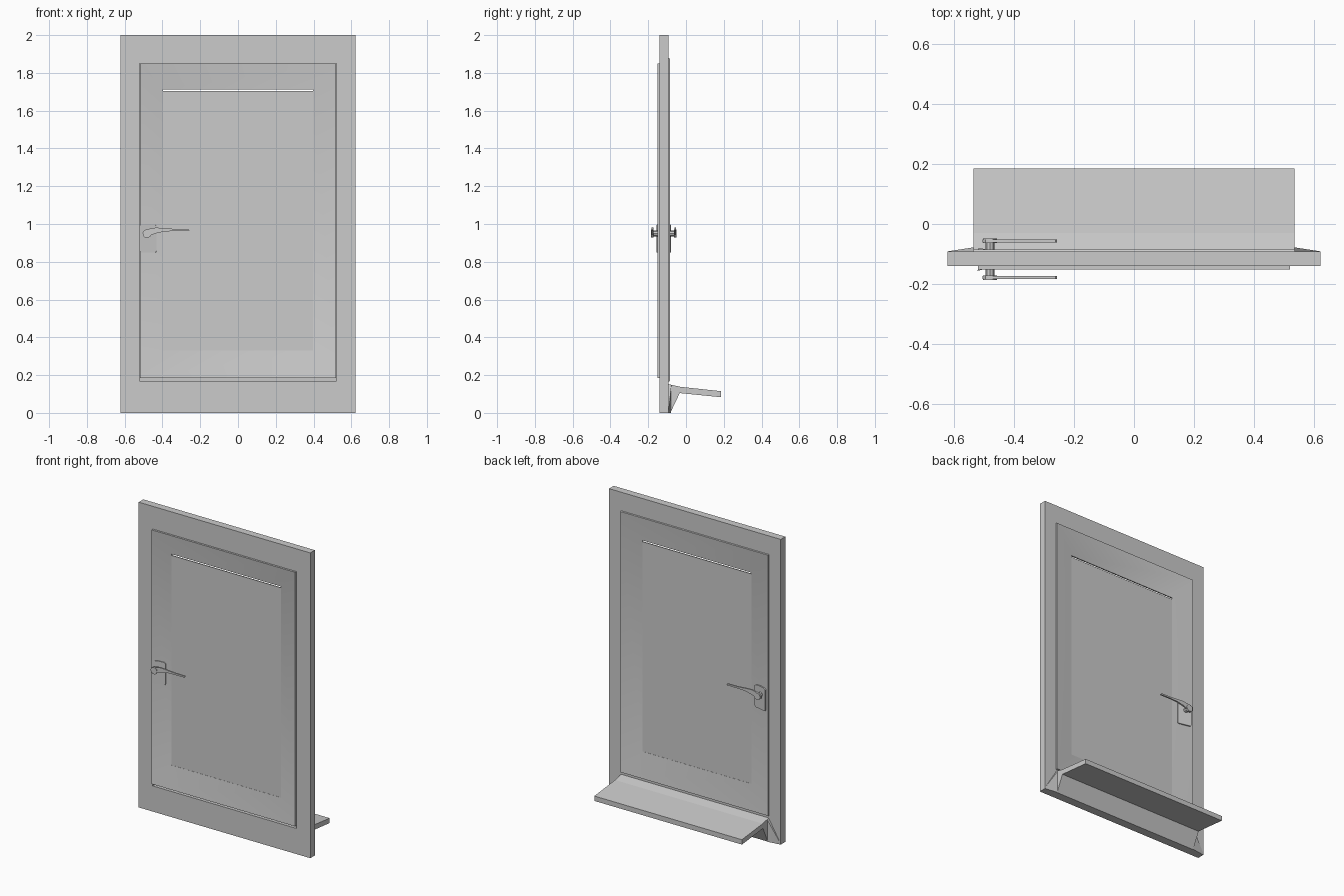
import bpy, bmesh, math
from mathutils import Vector

if "Cube" in bpy.data.objects:
    bpy.data.objects.remove(bpy.data.objects["Cube"])

GREY = bpy.data.materials.new("mid_grey")
GREY.diffuse_color = (0.55, 0.55, 0.55, 1)
GREY.use_nodes = True
GREY.node_tree.nodes["Principled BSDF"].inputs["Base Color"].default_value = GREY.diffuse_color


def finish(name, bm, smooth=False, mat=GREY):
    bmesh.ops.recalc_face_normals(bm, faces=bm.faces)
    me = bpy.data.meshes.new(name)
    bm.to_mesh(me)
    bm.free()
    ob = bpy.data.objects.new(name, me)
    bpy.context.collection.objects.link(ob)
    if mat:
        me.materials.append(mat)
    if smooth:
        bpy.context.view_layer.objects.active = ob
        ob.select_set(True)
        bpy.ops.object.shade_smooth_by_angle(angle=math.radians(38))
        ob.select_set(False)
    return ob


def ring(name, section, smooth=False):
    """Rectangular ring; section is a closed list of (half width, z low, z high, y)."""
    bm = bmesh.new()
    loops = [[bm.verts.new((x, y, z)) for x, z in
              ((-w, lo), (w, lo), (w, hi), (-w, hi))] for w, lo, hi, y in section]
    for i, a in enumerate(loops):
        b = loops[(i + 1) % len(loops)]
        for k in range(4):
            n = (k + 1) % 4
            bm.faces.new((a[k], a[n], b[n], b[k]))
    return finish(name, bm, smooth)


def prism(name, pts, offset, smooth=False, mat=GREY):
    """Extrude a closed planar outline by an offset vector."""
    bm = bmesh.new()
    a = [bm.verts.new(p) for p in pts]
    b = [bm.verts.new(Vector(p) + Vector(offset)) for p in pts]
    bm.faces.new(a)
    bm.faces.new(b[::-1])
    for i in range(len(a)):
        j = (i + 1) % len(a)
        bm.faces.new((a[i], b[i], b[j], a[j]))
    return finish(name, bm, smooth, mat)


def disc(cx, cz, r, y, n):
    return [(cx + r * math.cos(2 * math.pi * i / n), y,
             cz + r * math.sin(2 * math.pi * i / n)) for i in range(n)]


# Fixed outer frame
ring("outer_frame", [(0.622, 0, 2, -0.14), (0.521, 0.168, 1.851, -0.14),
                     (0.521, 0.168, 1.851, -0.092), (0.622, 0, 2, -0.092)])

# Opening leaf: both faces slope inwards to the thin pane, with a lip behind
ring("window_leaf", [(0.52, 0.185, 1.85, -0.151), (0.396, 0.33, 1.713, -0.122),
                     (0.396, 0.33, 1.713, -0.114), (0.535, 0.168, 1.876, -0.085),
                     (0.537, 0.165, 1.879, -0.093), (0.52, 0.185, 1.85, -0.094)], True)

# Glass pane in the middle, leaving a narrow slot along the top
prism("glass_pane", [(-0.396, -0.121, 0.33), (0.396, -0.121, 0.33),
                     (0.396, -0.121, 1.704), (-0.396, -0.121, 1.704)],
      (0, 0.006, 0), mat=None)

# Sloping sill with wedge-shaped apron below
sill = [(-0.093, 0.0), (-0.083, 0.0), (-0.033, 0.105), (0.185, 0.083),
        (0.185, 0.115), (-0.03, 0.138), (-0.093, 0.152)]
prism("window_sill", [(-0.535, y, z) for y, z in sill], (1.07, 0, 0))

# Tapered flanges at both ends of the apron
for side, s in (("left", -1), ("right", 1)):
    bm = bmesh.new()
    for x, y, z in ((0.535, -0.093, 0), (0.535, -0.093, 0.15), (0.62, -0.092, 0),
                    (0.535, -0.08, 0), (0.535, -0.078, 0.145), (0.62, -0.091, 0.01)):
        bm.verts.new((s * x, y, z))
    bmesh.ops.convex_hull(bm, input=bm.verts)
    finish("apron_end_" + side, bm, True)

# Lever handles, one on each face; plates lie along the sloping leaf
HX, HZ, SLOPE = -0.48, 0.95, 0.23
plate = [(-0.515, 0.85), (-0.435, 0.85), (-0.43, 0.858), (-0.43, 0.99), (-0.44, 0.997),
         (-0.475, 1.0), (-0.51, 0.997), (-0.52, 0.99), (-0.52, 0.858)]
lever = [(-0.505, 0.953), (-0.502, 0.938), (-0.492, 0.928), (-0.475, 0.936),
         (-0.43, 0.952), (-0.39, 0.96), (-0.34, 0.963), (-0.262, 0.963),
         (-0.257, 0.968), (-0.262, 0.973), (-0.34, 0.974), (-0.40, 0.979),
         (-0.435, 0.981), (-0.465, 0.976), (-0.495, 0.968)]
for side, base, s in (("front", -0.150, -1), ("back", -0.085, 1)):
    prism(f"handle_plate_{side}",
          [(x, base - s * (SLOPE * (x + 0.52) + 0.002), z) for x, z in plate],
          (s * 0.0015, s * 0.008, 0))
    prism(f"handle_spindle_{side}", disc(HX, HZ, 0.015, base - s * 0.012, 8),
          (0, s * 0.038, 0), True)
    prism(f"handle_hub_{side}", disc(HX, HZ, 0.023, base + s * 0.021, 10),
          (0, s * 0.015, 0), True)
    prism(f"handle_lever_{side}", [(x, base + s * 0.023, z) for x, z in lever],
          (0, s * 0.010, 0), True)
